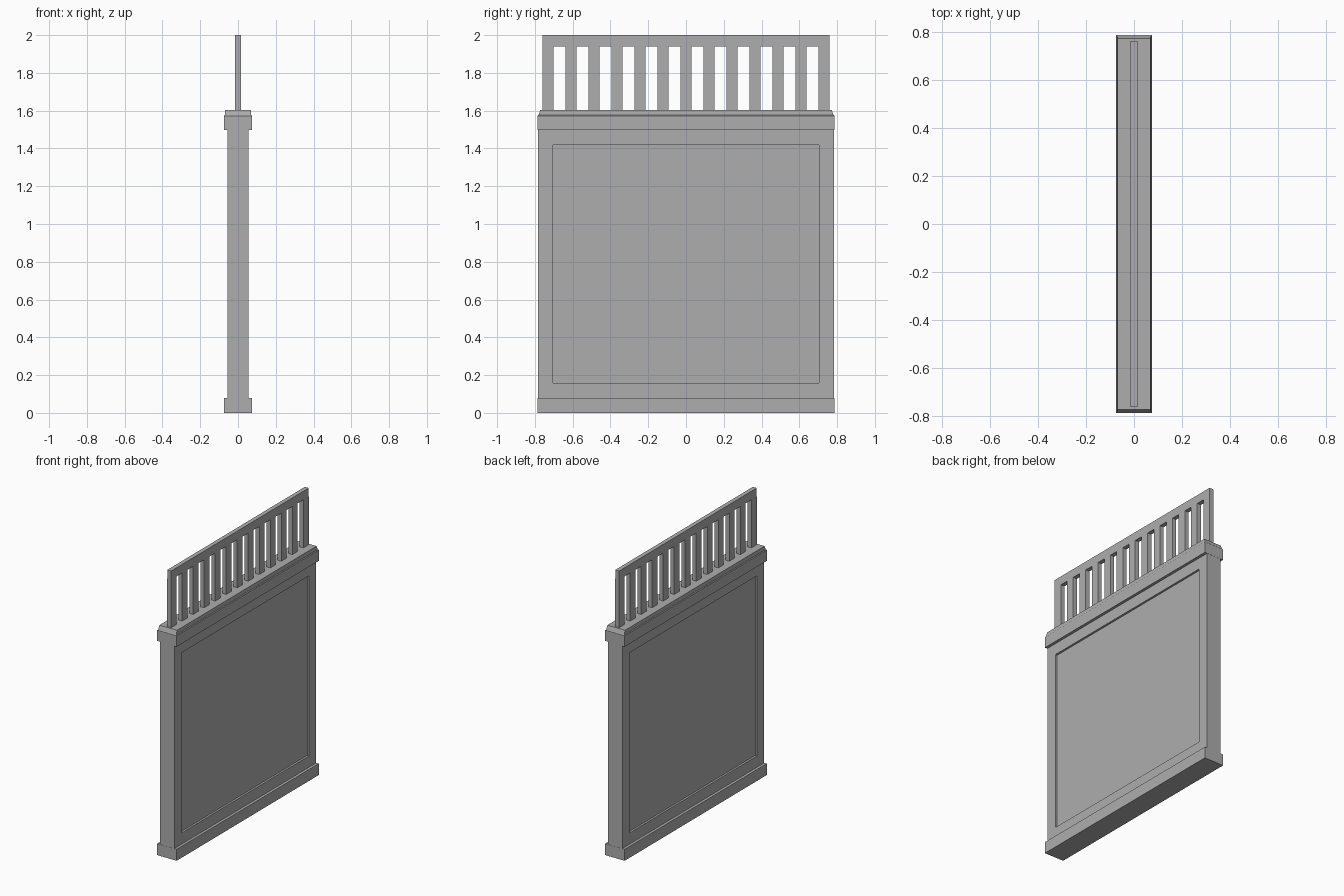
import bpy, bmesh

if "Cube" in bpy.data.objects:
    bpy.data.objects.remove(bpy.data.objects["Cube"])

# Mid grey for all parts
grey = bpy.data.materials.new("mid_grey")
grey.diffuse_color = (0.42, 0.42, 0.42, 1)
grey.use_nodes = True
grey.node_tree.nodes["Principled BSDF"].inputs["Base Color"].default_value = grey.diffuse_color


def finish(name, bm):
    bmesh.ops.recalc_face_normals(bm, faces=bm.faces)
    mesh = bpy.data.meshes.new(name)
    bm.to_mesh(mesh)
    bm.free()
    mesh.materials.append(grey)
    ob = bpy.data.objects.new(name, mesh)
    bpy.context.collection.objects.link(ob)
    return ob


def ring(bm, hx, hy, z, y=0):
    return [bm.verts.new((sx * hx, y + sy * hy, z))
            for sx, sy in ((-1, -1), (1, -1), (1, 1), (-1, 1))]


def stack(bm, levels, y=0):
    """Closed block through rectangles (half x, half y, z) centred on y."""
    rings = [ring(bm, *lv, y) for lv in levels]
    bm.faces.new(rings[0])
    bm.faces.new(rings[-1])
    for a, b in zip(rings, rings[1:]):
        for i in range(4):
            j = (i + 1) % 4
            bm.faces.new((a[i], a[j], b[j], b[i]))


def box(bm, hx, hy, z0, z1, y=0):
    stack(bm, [(hx, hy, z0), (hx, hy, z1)], y)


# Base plinth
bm = bmesh.new()
box(bm, 0.075, 0.785, 0, 0.08)
finish("base_plinth", bm)

# Wall slab with a recessed panel on both broad faces
bm = bmesh.new()
box(bm, 0.056, 0.784, 0.08, 1.497)
bmesh.ops.recalc_face_normals(bm, faces=bm.faces)
bm.normal_update()
broad = [f for f in bm.faces if abs(f.normal.x) > 0.9]
bmesh.ops.inset_individual(bm, faces=broad, thickness=0.079,
                           use_even_offset=True)
for f in broad:
    bmesh.ops.inset_individual(bm, faces=[f], thickness=0.0)
    for v in f.verts:
        v.co.x *= 0.042 / 0.056
finish("wall_panel", bm)

# Coping with a softened top edge
bm = bmesh.new()
stack(bm, [(0.075, 0.785, 1.497), (0.075, 0.785, 1.573),
           (0.070, 0.781, 1.577), (0.068, 0.771, 1.604)])
finish("coping", bm)

# Railing: evenly spaced bars under a top rail
bm = bmesh.new()
for i in range(13):
    box(bm, 0.015, 0.03, 1.60, 1.94, y=(i - 6) * 0.1217)
finish("railing_bars", bm)
bm = bmesh.new()
box(bm, 0.015, 0.76, 1.94, 2.0)
finish("top_rail", bm)
